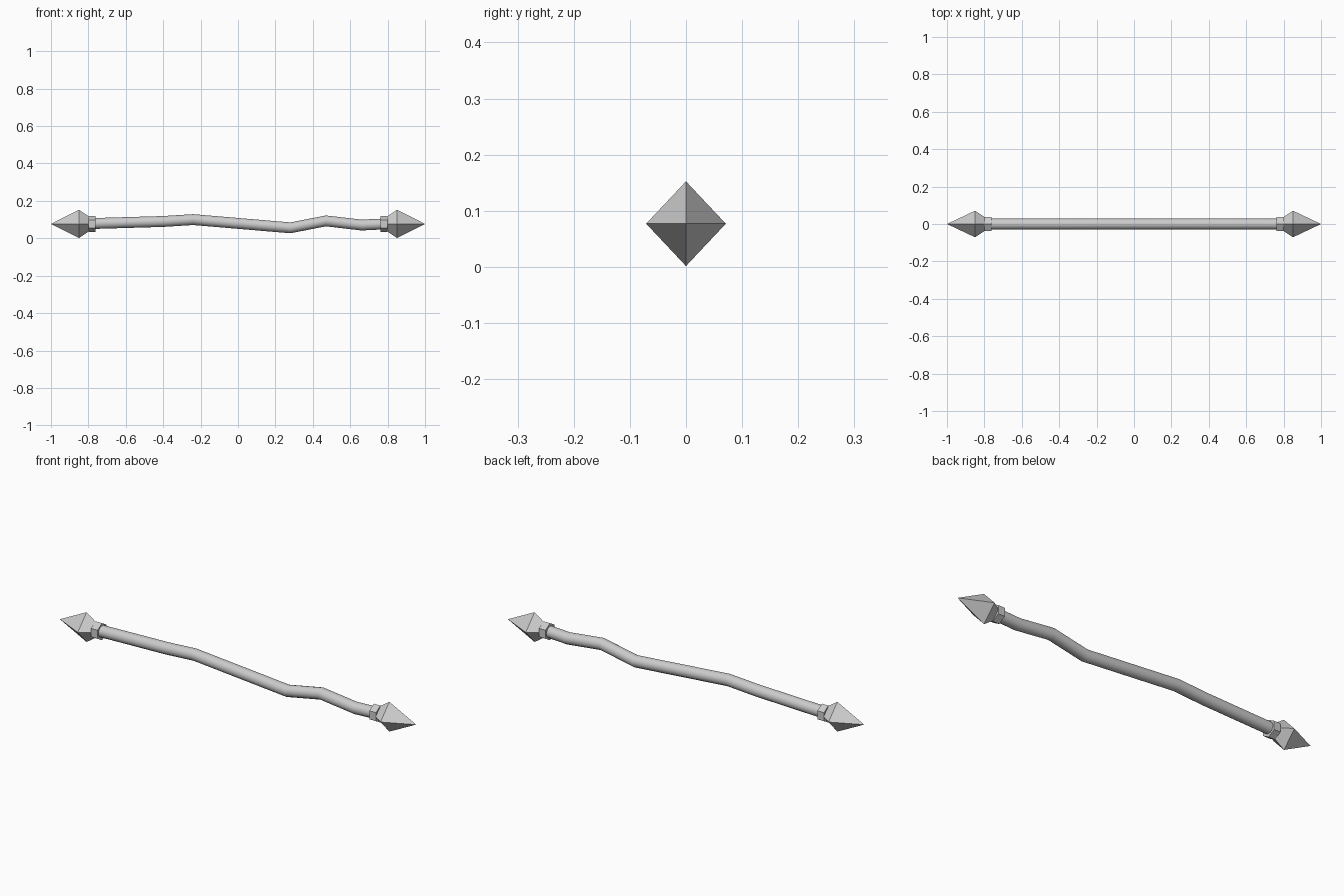
import bpy, bmesh, math

if "Cube" in bpy.data.objects:
    bpy.data.objects.remove(bpy.data.objects["Cube"])

CZ = 0.077  # height of the staff axis at both ends


def make_object(name, bm):
    bmesh.ops.recalc_face_normals(bm, faces=bm.faces)
    mesh = bpy.data.meshes.new(name)
    bm.to_mesh(mesh)
    bm.free()
    obj = bpy.data.objects.new(name, mesh)
    bpy.context.collection.objects.link(obj)
    return obj


def loft(name, stations, sides):
    """Skin rings given as (x, z centre, half width y, half height z)."""
    bm = bmesh.new()
    rings = []
    for x, zc, ry, rz in stations:
        angles = [2 * math.pi * i / sides for i in range(sides)]
        rings.append([bm.verts.new((x, ry * math.sin(a), zc + rz * math.cos(a)))
                      for a in angles])
    for a, b in zip(rings, rings[1:]):
        for i in range(sides):
            j = (i + 1) % sides
            bm.faces.new((a[i], a[j], b[j], b[i]))
    bm.faces.new(rings[0])
    bm.faces.new(rings[-1])
    bmesh.ops.remove_doubles(bm, verts=bm.verts, dist=1e-5)
    return make_object(name, bm)


def mirrored(obj):
    obj.modifiers.new("Mirror", "MIRROR").use_axis = (True, False, False)


# crooked wooden shaft
path = [(-0.81, 0.078), (-0.40, 0.09), (-0.24, 0.10), (0.28, 0.056),
        (0.47, 0.093), (0.66, 0.071), (0.81, 0.078)]
shaft = loft("shaft", [(x, z, 0.029, 0.029) for x, z in path], 16)
bpy.context.view_layer.objects.active = shaft
shaft.select_set(True)
bpy.ops.object.shade_smooth_by_angle(angle=math.radians(40))

# four-sided pointed heads, one on each end
mirrored(loft("pointed_heads", [(0.795, CZ, 0.035, 0.038),
                                (0.85, CZ, 0.071, 0.0755),
                                (1.0, CZ, 0.000001, 0.000001)], 4))

# hexagonal collars between shaft and heads
mirrored(loft("collars", [(0.763, CZ, 0.043, 0.043),
                          (0.80, CZ, 0.043, 0.043)], 6))
